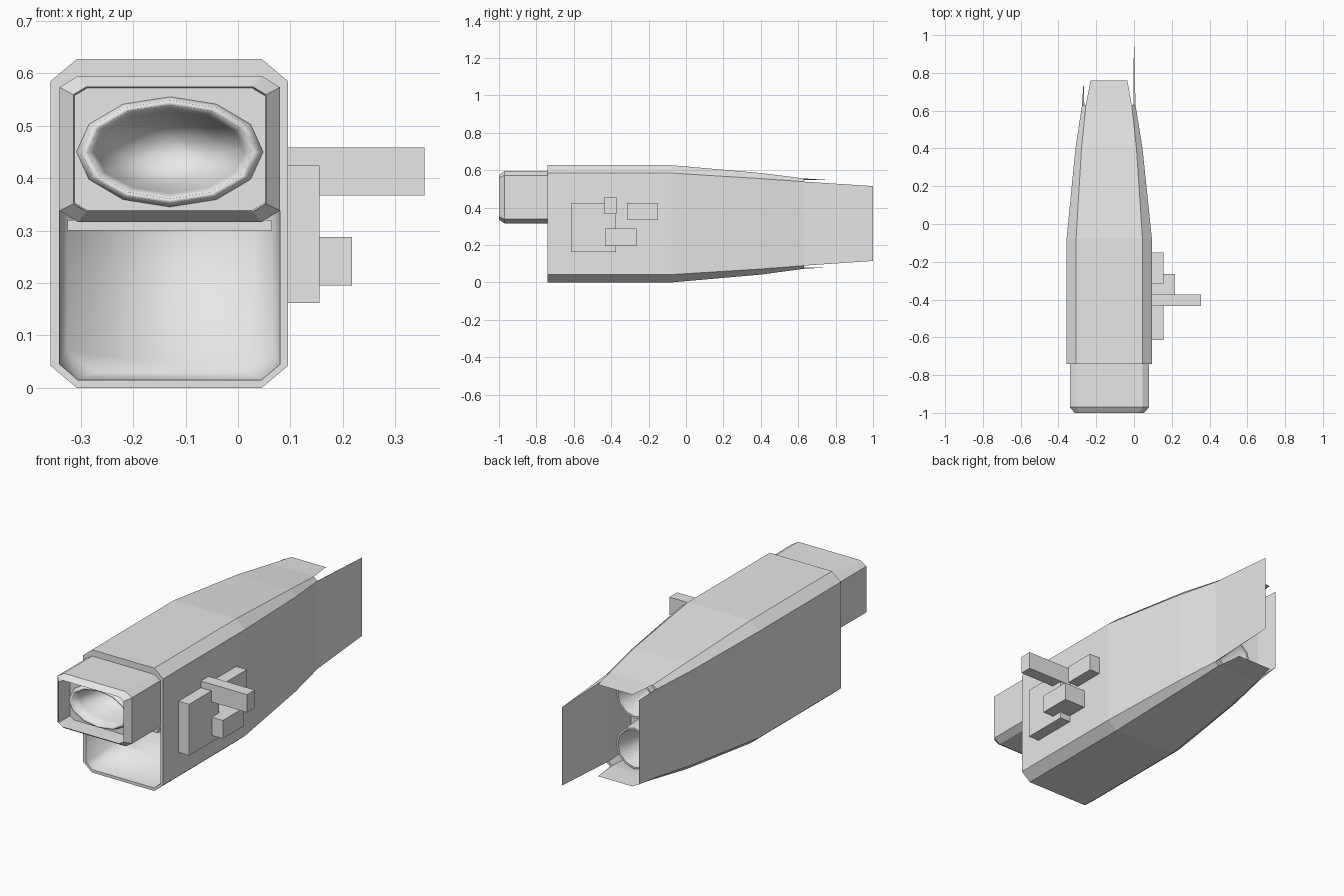
import bpy, bmesh, math

if "Cube" in bpy.data.objects:
    bpy.data.objects.remove(bpy.data.objects["Cube"])

grey = bpy.data.materials.new("hull_grey")
grey.diffuse_color = (0.8, 0.8, 0.8, 1)
grey.use_nodes = True
grey.node_tree.nodes["Principled BSDF"].inputs["Base Color"].default_value = grey.diffuse_color
CX = -0.13  # centre line of the hull


def octagon(bm, y, x0, x1, z0, z1, cx, cz):
    """Chamfered rectangle ring; edges 0, 2, 4, 6 are bottom, right, top, left."""
    pts = [(x0 + cx, z0), (x1 - cx, z0), (x1, z0 + cz), (x1, z1 - cz),
           (x1 - cx, z1), (x0 + cx, z1), (x0, z1 - cz), (x0, z0 + cz)]
    return [bm.verts.new((x, y, z)) for x, z in pts]


def ellipse(bm, y, rx, rz, z, n=12):
    return [bm.verts.new((CX + rx * math.cos(2 * math.pi * i / n), y,
                          z + rz * math.sin(2 * math.pi * i / n))) for i in range(n)]


def loft(bm, rings, smooth=False, closed=False):
    pairs = list(zip(rings, rings[1:]))
    if closed:
        pairs.append((rings[-1], rings[0]))
    for a, b in pairs:
        n = len(a)
        for i in range(n):
            j = (i + 1) % n
            f = bm.faces.new((a[i], a[j], b[j], b[i]))
            f.smooth = smooth


def finish(name, bm):
    bmesh.ops.recalc_face_normals(bm, faces=bm.faces)
    me = bpy.data.meshes.new(name)
    bm.to_mesh(me)
    bm.free()
    me.materials.append(grey)
    ob = bpy.data.objects.new(name, me)
    bpy.context.collection.objects.link(ob)
    return ob


def box(name, x0, x1, y0, y1, z0, z1):
    bm = bmesh.new()
    bmesh.ops.create_cube(bm, size=1)
    for v in bm.verts:
        v.co = ((x0 + x1) / 2 + v.co.x * (x1 - x0),
                (y0 + y1) / 2 + v.co.y * (y1 - y0),
                (z0 + z1) / 2 + v.co.z * (z1 - z0))
    return finish(name, bm)


# Hull: tapering octagonal shell, hollow at the rear, with a scoop recess in front
bm = bmesh.new()
scoop_end = octagon(bm, -0.50, -0.325, 0.065, 0.03, 0.58, 0.05, 0.04)
scoop_lip = octagon(bm, -0.74, -0.34, 0.08, 0.015, 0.593, 0.035, 0.03)
front = octagon(bm, -0.74, -0.357, 0.095, 0.0, 0.627, 0.05, 0.042)
mid = octagon(bm, -0.08, -0.357, 0.095, 0.0, 0.627, 0.05, 0.042)
taper = octagon(bm, 0.40, -0.31, 0.045, 0.042, 0.585, 0.032, 0.03)
rear = octagon(bm, 0.63, -0.275, 0.008, 0.073, 0.556, 0.02, 0.017)
rear_in = octagon(bm, 0.63, -0.263, -0.004, 0.081, 0.548, 0.02, 0.017)
deep = octagon(bm, 0.40, -0.295, 0.03, 0.055, 0.572, 0.03, 0.028)
loft(bm, [scoop_end, scoop_lip], smooth=True)
bm.faces.new(scoop_end).smooth = True
loft(bm, [scoop_lip, front, mid, taper, rear])
loft(bm, [rear_in, deep])
bm.faces.new(deep)
for i in (1, 3, 5, 7):  # rim between the flaps
    j = (i + 1) % 8
    bm.faces.new((rear[i], rear[j], rear_in[j], rear_in[i]))

# Rear flaps: thin wedges continuing the four flat sides
tips = {0: ((-0.23, 0.76, 0.08), (-0.035, 0.76, 0.08)),
        2: ((0.0, 1.0, 0.115), (0.0, 1.0, 0.515)),
        4: ((-0.035, 0.76, 0.548), (-0.23, 0.76, 0.548)),
        6: ((-0.267, 0.76, 0.53), (-0.267, 0.76, 0.10))}
for i, (p, q) in tips.items():
    a, b = bm.verts.new(p), bm.verts.new(q)
    j = i + 1
    bm.faces.new((rear[i], rear[j], b, a))
    bm.faces.new((rear_in[j], rear_in[i], a, b))
    bm.faces.new((rear[i], a, rear_in[i]))
    bm.faces.new((rear[j], rear_in[j], b))
finish("hull", bm)

# Upper intake: bevelled octagonal box with a recessed elliptical funnel
bm = bmesh.new()
back = octagon(bm, -0.51, -0.34, 0.08, 0.316, 0.595, 0.035, 0.022)
edge = octagon(bm, -0.97, -0.34, 0.08, 0.316, 0.595, 0.035, 0.022)
nose = octagon(bm, -1.0, -0.314, 0.053, 0.336, 0.574, 0.025, 0.015)
floor = octagon(bm, -0.91, -0.312, 0.051, 0.338, 0.572, 0.025, 0.015)
loft(bm, [back, edge, nose, floor])
bm.faces.new(back)
funnel = [ellipse(bm, y, 0.178 * s, 0.105 * t, 0.45) for y, s, t in
          ((-0.91, 1, 1), (-0.94, 0.95, 0.93), (-0.94, 0.88, 0.85),
           (-0.89, 0.80, 0.75), (-0.80, 0.65, 0.6), (-0.74, 0.3, 0.3))]
loft(bm, funnel, smooth=True)
bm.faces.new(funnel[-1]).smooth = True
loops = [bm.edges.get((r[i], r[(i + 1) % len(r)])) for r in (floor, funnel[0])
         for i in range(len(r))]
bmesh.ops.triangle_fill(bm, use_beauty=True, use_dissolve=False, edges=loops)
finish("upper_intake", bm)

# Lip between the intake and the scoop
box("scoop_top_lip", -0.325, 0.065, -0.74, -0.51, 0.30, 0.32)

# Pair of hollow exhaust nozzles
for label, z in (("upper", 0.445), ("lower", 0.185)):
    bm = bmesh.new()
    rings = [ellipse(bm, y, r, r, z) for y, r in
             ((0.40, 0.115), (0.60, 0.105), (0.60, 0.095), (0.42, 0.06))]
    loft(bm, rings, smooth=True)
    bm.faces.new(rings[0])
    bm.faces.new(rings[-1])
    ob = finish(label + "_nozzle", bm)
    bpy.context.view_layer.objects.active = ob
    ob.select_set(True)
    bpy.ops.object.shade_smooth_by_angle(angle=math.radians(35))
    ob.select_set(False)

# Side fittings
box("side_plate", 0.09, 0.155, -0.615, -0.375, 0.162, 0.424)
box("side_arm", 0.09, 0.355, -0.435, -0.372, 0.367, 0.458)
box("rear_block", 0.09, 0.155, -0.315, -0.15, 0.335, 0.424)
box("lower_block", 0.09, 0.217, -0.432, -0.265, 0.195, 0.288)
